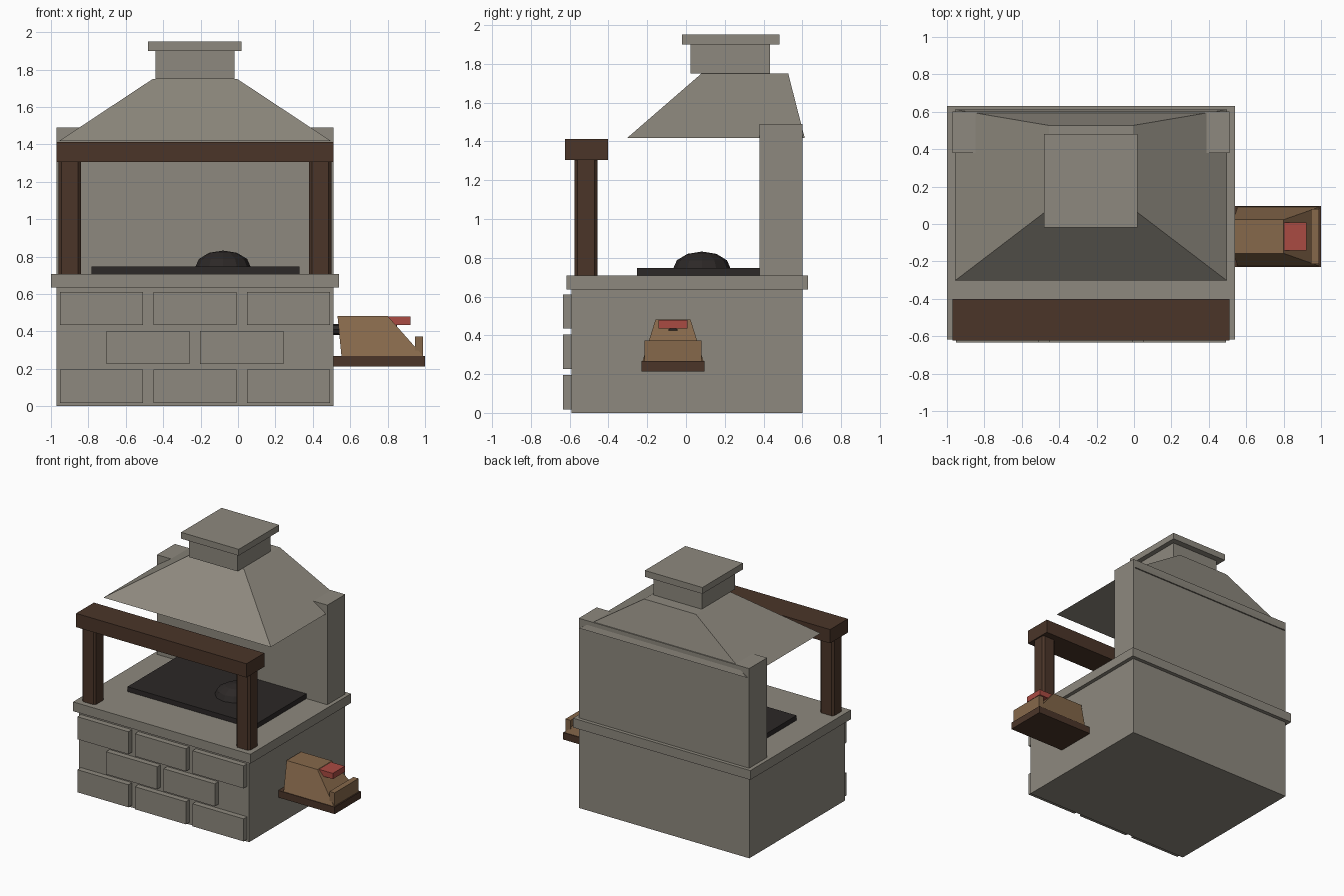
import bpy, bmesh
from math import radians

if "Cube" in bpy.data.objects:
    bpy.data.objects.remove(bpy.data.objects["Cube"])


def material(name, rgb):
    m = bpy.data.materials.new(name)
    m.diffuse_color = (*rgb, 1)
    m.use_nodes = True
    m.node_tree.nodes["Principled BSDF"].inputs["Base Color"].default_value = m.diffuse_color
    return m


STONE = material("stone", (0.27, 0.25, 0.21))
WOOD = material("dark_wood", (0.07, 0.036, 0.022))
TAN = material("light_wood", (0.24, 0.14, 0.07))
IRON = material("iron", (0.025, 0.021, 0.02))
RED = material("red", (0.40, 0.07, 0.055))


def frustum(name, mat, low, high, z0, z1, bevel=0):
    """Block between two rectangles (x0, x1, y0, y1) at heights z0 and z1."""
    bm = bmesh.new()
    rings = []
    for (x0, x1, y0, y1), z in ((low, z0), (high, z1)):
        rings.append([bm.verts.new((x, y, z)) for x, y in
                      ((x0, y0), (x1, y0), (x1, y1), (x0, y1))])
    a, b = rings
    bm.faces.new(a[::-1])
    bm.faces.new(b)
    for i in range(4):
        j = (i + 1) % 4
        bm.faces.new((a[i], a[j], b[j], b[i]))
    if bevel:
        upright = [e for e in bm.edges
                   if abs(e.verts[0].co.z - e.verts[1].co.z) > 0.01]
        bmesh.ops.bevel(bm, geom=upright, offset=bevel, segments=1, affect='EDGES')
    mesh = bpy.data.meshes.new(name)
    bm.to_mesh(mesh)
    bm.free()
    mesh.materials.append(mat)
    ob = bpy.data.objects.new(name, mesh)
    bpy.context.collection.objects.link(ob)
    return ob


def box(name, mat, x0, x1, y0, y1, z0, z1, bevel=0):
    rect = (x0, x1, y0, y1)
    return frustum(name, mat, rect, rect, z0, z1, bevel)


CX = -0.23  # centre line of the masonry

# Masonry base, worktop and back wall
box("base", STONE, CX - 0.74, CX + 0.74, -0.59, 0.60, 0, 0.64)
box("worktop", STONE, CX - 0.77, CX + 0.77, -0.617, 0.63, 0.635, 0.708)
box("back_wall", STONE, CX - 0.74, CX + 0.74, 0.38, 0.602, 0.70, 1.49)

# Raised front bricks in running bond
for row, centres in enumerate(((-0.5, 0, 0.5), (-0.25, 0.25), (-0.5, 0, 0.5))):
    for col, c in enumerate(centres):
        z = 0.018 + row * 0.208
        box(f"brick_{row}_{col}", STONE, CX + c - 0.222, CX + c + 0.222,
            -0.634, -0.58, z, z + 0.177)

# Hood, chimney and cap
frustum("hood", STONE, (CX - 0.727, CX + 0.727, -0.303, 0.612),
        (CX - 0.225, CX + 0.225, 0.08, 0.527), 1.418, 1.75)
box("chimney", STONE, CX - 0.21, CX + 0.21, 0.022, 0.433, 1.75, 1.90)
box("chimney_cap", STONE, CX - 0.25, CX + 0.25, -0.02, 0.482, 1.90, 1.95)

# Timber posts and lintel
for side, name in ((-1, "left_post"), (1, "right_post")):
    x = CX + side * 0.67
    box(name, WOOD, x - 0.06, x + 0.06, -0.574, -0.456, 0.70, 1.31, bevel=0.015)
box("lintel", WOOD, CX - 0.74, CX + 0.74, -0.623, -0.402, 1.305, 1.413)

# Cooking plate and low-poly dome lid
box("cooking_plate", IRON, -0.783, 0.328, -0.253, 0.382, 0.70, 0.746)
bpy.ops.mesh.primitive_uv_sphere_add(segments=12, ring_count=6, radius=1,
                                     location=(-0.08, 0.082, 0.742))
dome = bpy.context.object
dome.name = "dome_lid"
dome.scale = (0.149, 0.149, 0.09)
dome.data.materials.append(IRON)

# Side-mounted bellows: board, tapered body, lip, handle pad and nozzle
CY = -0.067
box("bellows_board", WOOD, 0.50, 1.0, CY - 0.162, CY + 0.162, 0.213, 0.268)
frustum("bellows_body", TAN, (0.553, 0.99, CY - 0.157, CY + 0.157),
        (0.532, 0.80, CY - 0.09, CY + 0.09), 0.268, 0.482)
box("bellows_lip", TAN, 0.946, 0.99, CY - 0.148, CY + 0.148, 0.265, 0.372)
box("bellows_handle", RED, 0.80, 0.923, CY - 0.075, CY + 0.075, 0.434, 0.479)
bpy.ops.mesh.primitive_cylinder_add(vertices=8, radius=0.03, depth=0.35,
                                    location=(0.675, CY, 0.41),
                                    rotation=(0, radians(90), 0))
nozzle = bpy.context.object
nozzle.name = "bellows_nozzle"
nozzle.data.materials.append(IRON)
